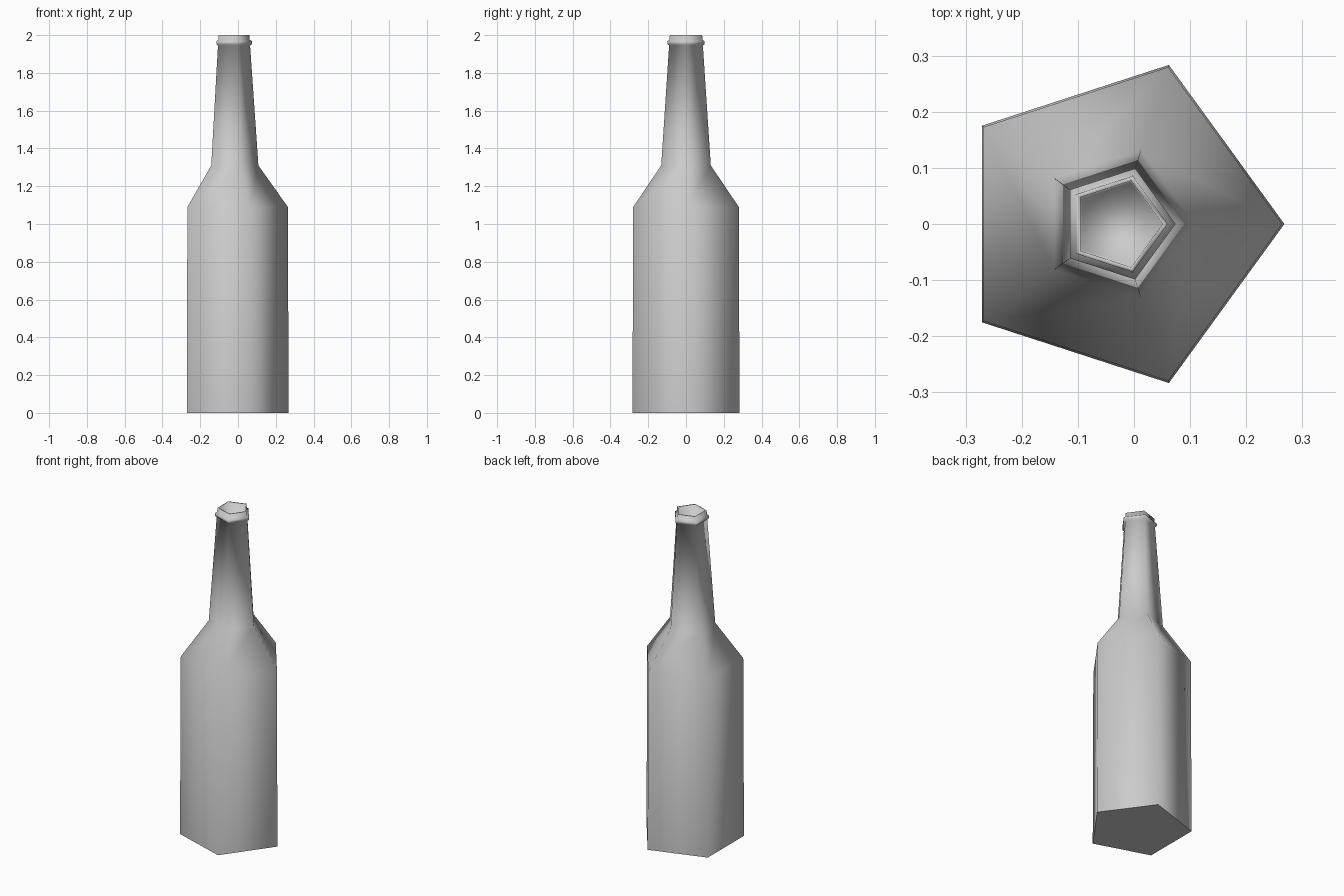
import bpy, bmesh, math

SIDES = 5
CENTRE_X = -0.03

cube = bpy.data.objects.get("Cube")
if cube:
    bpy.data.objects.remove(cube, do_unlink=True)

grey = bpy.data.materials.new("plain grey")
grey.use_nodes = True
colour = (0.6, 0.6, 0.6, 1)
grey.diffuse_color = colour
grey.node_tree.nodes["Principled BSDF"].inputs["Base Color"].default_value = colour


def ring(bm, radius, z):
    """Five-sided ring with one corner towards +x."""
    turn = 2 * math.pi / SIDES
    return [bm.verts.new((CENTRE_X + radius * math.cos(i * turn),
                          radius * math.sin(i * turn), z)) for i in range(SIDES)]


def lathe(name, profile):
    """Sweep a (radius, height) profile and cap both ends."""
    bm = bmesh.new()
    rings = [ring(bm, r, z) for r, z in profile]
    for low, high in zip(rings, rings[1:]):
        for i in range(SIDES):
            j = (i + 1) % SIDES
            bm.faces.new((low[i], low[j], high[j], high[i]))
    bottom = bm.faces.new(rings[0][::-1])
    bm.faces.new(rings[-1])
    for face in bm.faces:
        face.smooth = True
    # The base is flat with a crisp rim
    bottom.smooth = False
    for edge in bottom.edges:
        edge.smooth = False
    mesh = bpy.data.meshes.new(name)
    bm.to_mesh(mesh)
    bm.free()
    mesh.materials.append(grey)
    obj = bpy.data.objects.new(name, mesh)
    bpy.context.collection.objects.link(obj)
    return obj


body = [(0.298, 0), (0.294, 1.09)]
neck = [(0.138, 1.31), (0.094, 1.945)]
collar = [(0.104, 1.952), (0.104, 1.968), (0.092, 1.975)]
lip = [(0.09, 2.0), (0.081, 2.0)]
hollow = [(0.078, 1.88)]
lathe("bottle", body + neck + collar + lip + hollow)
